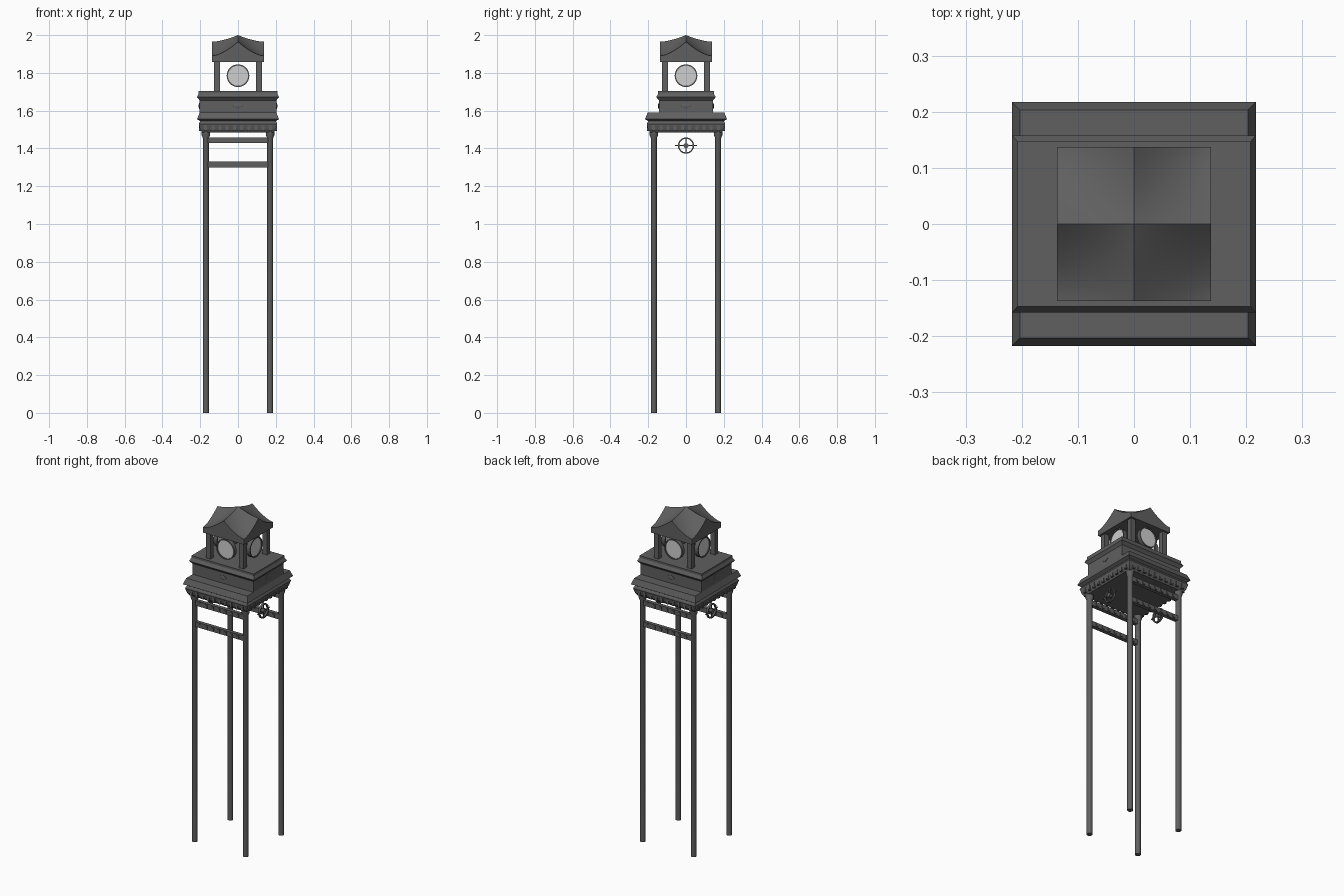
import bpy, bmesh, math
from mathutils import Matrix

if "Cube" in bpy.data.objects:
    bpy.data.objects.remove(bpy.data.objects["Cube"])


def mat(name, v):
    m = bpy.data.materials.new(name)
    m.diffuse_color = (v, v, v, 1)
    m.use_nodes = True
    m.node_tree.nodes["Principled BSDF"].inputs["Base Color"].default_value = m.diffuse_color
    return m


DARK = mat("dark grey metal", 0.115)
PALE = mat("pale dial", 0.62)


def finish(bm, name, material=DARK, smooth=None):
    bmesh.ops.recalc_face_normals(bm, faces=bm.faces[:])
    me = bpy.data.meshes.new(name)
    bm.to_mesh(me)
    bm.free()
    ob = bpy.data.objects.new(name, me)
    bpy.context.collection.objects.link(ob)
    me.materials.append(material)
    if smooth:
        bpy.ops.object.select_all(action='DESELECT')
        ob.select_set(True)
        bpy.context.view_layer.objects.active = ob
        bpy.ops.object.shade_smooth_by_angle(angle=math.radians(smooth))
    return ob


def add_box(bm, c, s):
    m = Matrix.Translation(c) @ Matrix.Diagonal((*s, 1))
    bmesh.ops.create_cube(bm, size=1, matrix=m)


def loft(name, prof):
    """Stack of centred rectangles (half x, half y, z)."""
    bm = bmesh.new()
    rings = [[bm.verts.new((sx * hx, sy * hy, z)) for sx, sy in
              ((-1, -1), (1, -1), (1, 1), (-1, 1))] for hx, hy, z in prof]
    for a, b in zip(rings, rings[1:]):
        for i in range(4):
            j = (i + 1) % 4
            bm.faces.new((a[i], a[j], b[j], b[i]))
    bm.faces.new(rings[0])
    bm.faces.new(rings[-1])
    return finish(bm, name)


def revolve(name, prof, matrix, n=24, closed=False, material=DARK):
    """Profile of (radius, height) spun about local z."""
    bm = bmesh.new()
    rings = [[bm.verts.new((r * math.cos(2 * math.pi * i / n),
                            r * math.sin(2 * math.pi * i / n), h))
              for i in range(n)] for r, h in prof]
    pairs = list(zip(rings, rings[1:]))
    if closed:
        pairs.append((rings[-1], rings[0]))
    else:
        bm.faces.new(rings[0])
        bm.faces.new(rings[-1])
    for a, b in pairs:
        for i in range(n):
            j = (i + 1) % n
            bm.faces.new((a[i], a[j], b[j], b[i]))
    bm.transform(matrix)
    return finish(bm, name, material, 35)


def facing(k, dist, z):
    """Local z points outward from side k of the tower."""
    return (Matrix.Rotation(k * math.pi / 2, 4, 'Z')
            @ Matrix.Translation((0, -dist, z)) @ Matrix.Rotation(math.pi / 2, 4, 'X'))


# lower platform and upper block with sloping cornices
loft("lower_platform", [(.190, .190, 1.485), (.20, .20, 1.50), (.208, .208, 1.53),
                        (.20, .20, 1.545), (.217, .217, 1.555), (.203, .203, 1.59)])
loft("upper_block", [(.203, .143, 1.588), (.203, .143, 1.655), (.217, .158, 1.672),
                     (.208, .147, 1.69), (.208, .147, 1.703)])

# row of small blocks around the platform base
bm = bmesh.new()
for k in range(4):
    rot = Matrix.Rotation(k * math.pi / 2, 4, 'Z')
    for i in range(10):
        add_box(bm, rot @ Matrix.Translation((-.171 + i * .038, -.199, 1.508)).to_translation(),
                (.016, .016, .03))
finish(bm, "platform_dentils")

# legs with flared capitals
for sx in (-1, 1):
    for sy in (-1, 1):
        revolve("leg", [(.016, 0), (.016, 1.455), (.022, 1.47), (.022, 1.487)],
                Matrix.Translation((sx * .17, sy * .17, 0)), 16)

# paired cross beams, front and back, with small studs
bm = bmesh.new()
for sy in (-1, 1):
    for z in (1.443, 1.315):
        add_box(bm, (0, sy * .17, z), (.33, .022, .03))
        for i in range(7):
            add_box(bm, (-.126 + i * .042, sy * .17, z), (.014, .03, .018))
finish(bm, "cross_beams")

# spoked wheel on the left and right sides
for k in (1, 3):
    m = facing(k, .17, 1.415)
    revolve("wheel_rim", [(.036, -.006), (.043, -.006), (.043, .006), (.036, .006)], m, 24, True)
    revolve("wheel_hub", [(.013, -.01), (.013, .01)], m, 16)
    bm = bmesh.new()
    add_box(bm, (0, 0, 0), (.114, .005, .005))
    add_box(bm, (0, 0, 0), (.005, .078, .005))
    bm.transform(m)
    finish(bm, "wheel_spokes")

# small diamond ornaments on the upper block
for k in range(4):
    d = .143 if k % 2 == 0 else .203
    revolve("ornament", [(.026, -.002), (.026, .002), (.012, .005)],
            facing(k, d, 1.625) @ Matrix.Diagonal((1, .6, 1, 1)), 4)

# clock posts
bm = bmesh.new()
for sx in (-1, 1):
    for sy in (-1, 1):
        add_box(bm, (sx * .111, sy * .111, 1.78), (.03, .03, .16))
finish(bm, "clock_posts")

# four clock dials with dark rims
for k in range(4):
    m = facing(k, .11, 1.785)
    revolve("dial", [(.054, -.007), (.054, .007)], m, 32, material=PALE)
    revolve("dial_rim", [(.053, -.012), (.06, -.012), (.06, .012), (.053, .012)], m, 32, True)

# cross-gabled roof with concave slopes
N, H, BASE = 24, .137, 1.857
CORNER, PEAK, TOP = 1.89, 1.965, 2.0


def roof_z(u, v):
    f, g = (1 - abs(u)) ** 1.6, (1 - abs(v)) ** 1.6
    return CORNER + (PEAK - CORNER) * (f + g) + (TOP - 2 * PEAK + CORNER) * f * g


bm = bmesh.new()
grid = [[bm.verts.new((H * (2 * i / N - 1), H * (2 * j / N - 1),
                       roof_z(2 * i / N - 1, 2 * j / N - 1)))
         for j in range(N + 1)] for i in range(N + 1)]
for i in range(N):
    for j in range(N):
        bm.faces.new((grid[i][j], grid[i + 1][j], grid[i + 1][j + 1], grid[i][j + 1]))
edges = [e for e in bm.edges if e.is_boundary]
ext = bmesh.ops.extrude_edge_only(bm, edges=edges)["geom"]
for g in ext:
    if isinstance(g, bmesh.types.BMVert):
        g.co.z = BASE
bmesh.ops.contextual_create(bm, geom=[g for g in ext if isinstance(g, bmesh.types.BMEdge)
                                      and g.is_boundary])
finish(bm, "roof", DARK, 30)
